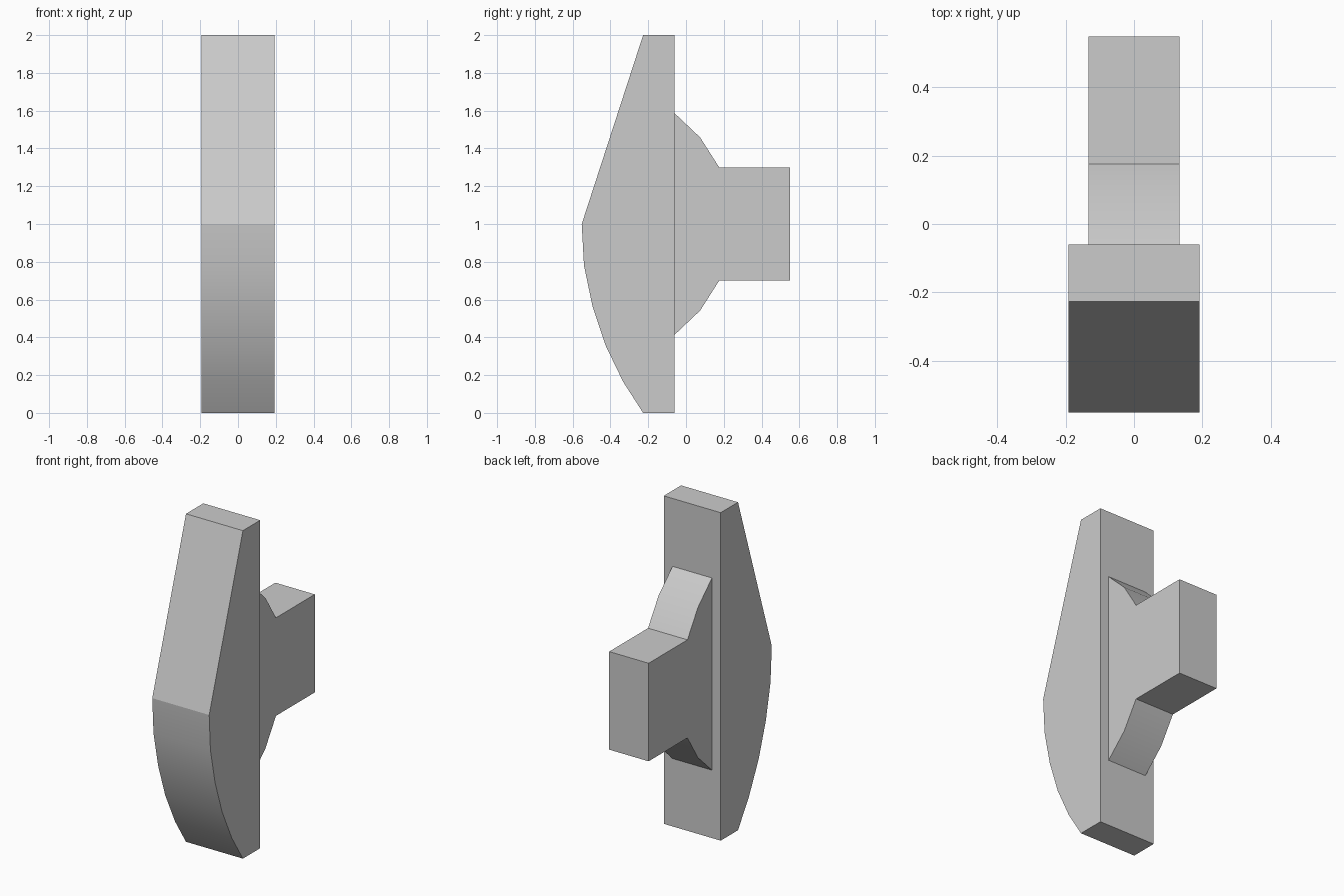
import bpy, bmesh, math

if "Cube" in bpy.data.objects:
    bpy.data.objects.remove(bpy.data.objects["Cube"])


def extrude_profile(name, profile, half_width):
    """Extrude a (y, z) outline symmetrically along x."""
    bm = bmesh.new()
    face = bm.faces.new([bm.verts.new((-half_width, y, z)) for y, z in profile])
    ext = bmesh.ops.extrude_face_region(bm, geom=[face])
    verts = [g for g in ext["geom"] if isinstance(g, bmesh.types.BMVert)]
    bmesh.ops.translate(bm, verts=verts, vec=(2 * half_width, 0, 0))
    bmesh.ops.recalc_face_normals(bm, faces=bm.faces)
    mesh = bpy.data.meshes.new(name)
    bm.to_mesh(mesh)
    bm.free()
    obj = bpy.data.objects.new(name, mesh)
    bpy.context.collection.objects.link(obj)
    # Smooth the shallow curve segments, keep real corners sharp
    bpy.ops.object.select_all(action="DESELECT")
    obj.select_set(True)
    bpy.context.view_layer.objects.active = obj
    bpy.ops.object.shade_smooth_by_angle(angle=math.radians(18))
    return obj


# Front plate: straight slope above, curved belly below
plate = [(-0.06, 0), (-0.06, 2), (-0.227, 2), (-0.552, 1), (-0.54, 0.78),
         (-0.495, 0.565), (-0.427, 0.36), (-0.333, 0.165), (-0.227, 0)]
extrude_profile("front_plate", plate, 0.192)

# Rear stem: flared root, mirrored about z = 1
upper = [(-0.06, 1.586), (0.075, 1.458), (0.176, 1.299), (0.55, 1.299)]
lower = [(y, 2 - z) for y, z in reversed(upper)]
extrude_profile("rear_stem", upper + lower, 0.133)
